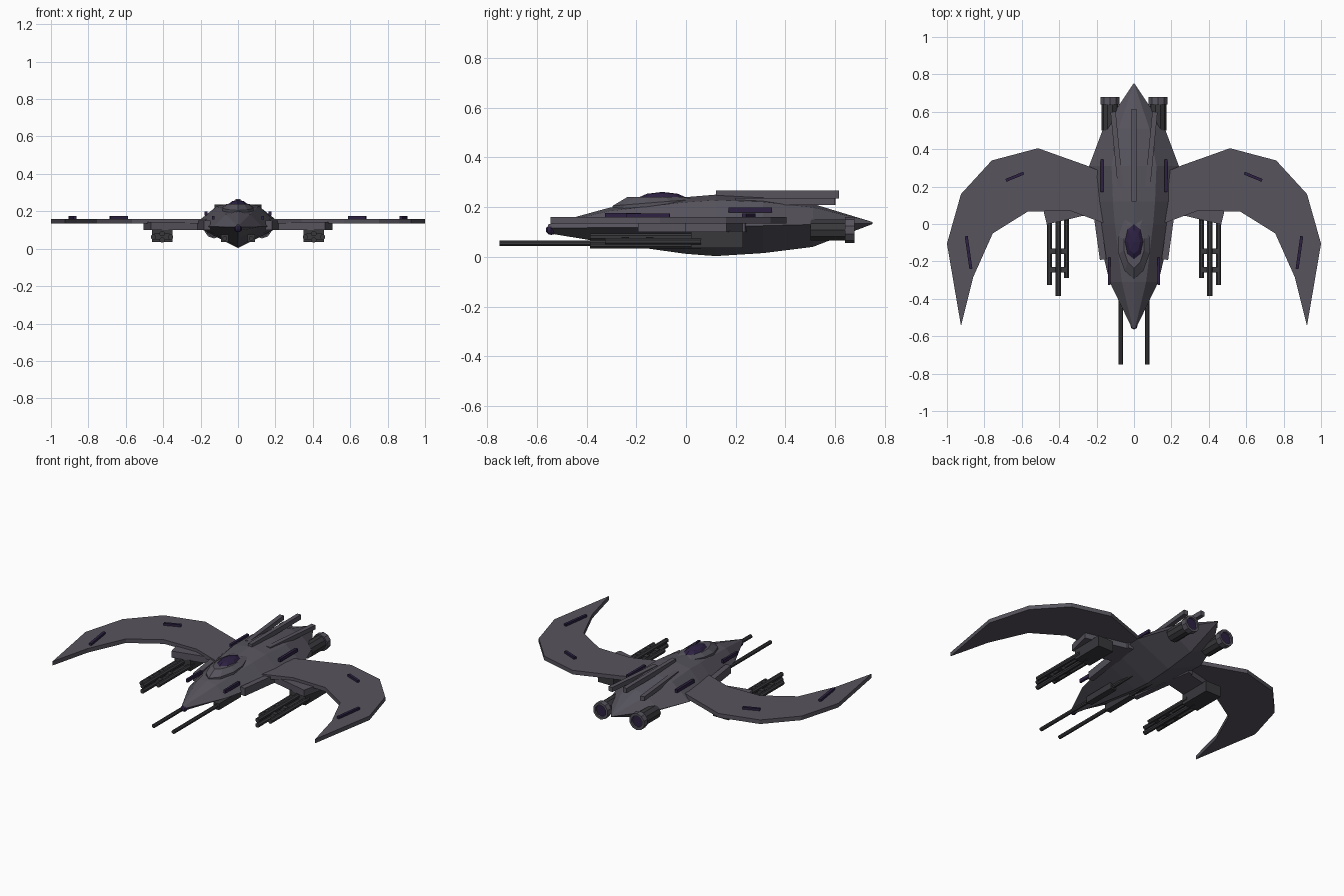
import bpy, bmesh, math
from mathutils import Vector, Matrix

if "Cube" in bpy.data.objects:
    bpy.data.objects.remove(bpy.data.objects["Cube"])


def material(name, rgb):
    m = bpy.data.materials.new(name)
    m.diffuse_color = (*rgb, 1)
    m.use_nodes = True
    m.node_tree.nodes["Principled BSDF"].inputs["Base Color"].default_value = m.diffuse_color
    return m


HULL = material("hull_grey", (0.095, 0.088, 0.11))
DARK = material("gun_grey", (0.04, 0.04, 0.046))
PURPLE = material("purple_glass", (0.026, 0.015, 0.055))


def finish(bm, name, mat):
    bmesh.ops.recalc_face_normals(bm, faces=bm.faces)
    me = bpy.data.meshes.new(name)
    bm.to_mesh(me)
    bm.free()
    me.materials.append(mat)
    ob = bpy.data.objects.new(name, me)
    bpy.context.collection.objects.link(ob)
    return ob


def bar(name, a, b, width, z0, z1, mat=HULL):
    """Box running from a to b in plan, between two heights."""
    a, b = Vector(a), Vector(b)
    d = b - a
    bm = bmesh.new()
    mid = (a + b) / 2
    bmesh.ops.create_cube(bm, size=1, matrix=Matrix.Translation((mid.x, mid.y, (z0 + z1) / 2))
                          @ Matrix.Rotation(math.atan2(d.y, d.x), 4, 'Z')
                          @ Matrix.Diagonal((d.length, width, z1 - z0, 1)))
    return finish(bm, name, mat)


def tube(name, x, z, y0, y1, r, mat=DARK, sides=8):
    """Cylinder along y."""
    bm = bmesh.new()
    bmesh.ops.create_cone(bm, cap_ends=True, segments=sides, radius1=r, radius2=r, depth=y1 - y0,
                          matrix=Matrix.Translation((x, (y0 + y1) / 2, z))
                          @ Matrix.Rotation(math.pi / 2, 4, 'X')
                          @ Matrix.Rotation(math.pi / sides, 4, 'Z'))
    return finish(bm, name, mat)


def loft(name, rings, mat):
    bm = bmesh.new()
    rings = [[bm.verts.new(p) for p in r] for r in rings]
    n = len(rings[0])
    for r, q in zip(rings, rings[1:]):
        for i in range(n):
            bm.faces.new((r[i], r[(i + 1) % n], q[(i + 1) % n], q[i]))
    bm.faces.new(rings[0])
    bm.faces.new(rings[-1])
    return finish(bm, name, mat)


def ball(name, loc, scale, mat, segs=8, rings=6):
    bm = bmesh.new()
    bmesh.ops.create_uvsphere(bm, u_segments=segs, v_segments=rings, radius=1,
                              matrix=Matrix.Translation(loc) @ Matrix.Diagonal((*scale, 1)))
    return finish(bm, name, mat)


# Fuselage: y, half width, keel z, chine z, top z
stations = [(-0.555, 0.012, 0.095, 0.115, 0.13), (-0.31, 0.13, 0.055, 0.118, 0.197),
            (0.0, 0.205, 0.012, 0.12, 0.24), (0.12, 0.225, 0.003, 0.12, 0.25),
            (0.31, 0.24, 0.015, 0.125, 0.24), (0.51, 0.165, 0.04, 0.13, 0.213),
            (0.75, 0.003, 0.132, 0.135, 0.14)]
sections = []
for y, w, zb, zc, zt in stations:
    zs = zc + 0.83 * (zt - zc)
    sections.append([(0, y, zb), (w, y, zc), (w * 0.5, y, zs), (0, y, zt),
                     (-w * 0.5, y, zs), (-w, y, zc)])
loft("fuselage", sections, HULL)
ball("nose_sensor", (0, -0.542, 0.108), (0.02, 0.022, 0.02), PURPLE)

# Canopy with its frame
frame = [(0, -0.295), (0.05, -0.25), (0.083, -0.16), (0.083, -0.07), (0.05, 0.03),
         (-0.05, 0.03), (-0.083, -0.07), (-0.083, -0.16), (-0.05, -0.25)]
loft("canopy_frame", [[(x, y, 0.17) for x, y in frame],
                      [(x, y, 0.205 + 0.08 * (y + 0.295)) for x, y in frame],
                      [(x * 0.65, -0.1 + (y + 0.1) * 0.7, 0.24) for x, y in frame]], HULL)
ball("canopy_glass", (0, -0.095, 0.205), (0.065, 0.125, 0.056), PURPLE)

# Dorsal spines
bar("centre_spine", (0, 0.12), (0, 0.615), 0.026, 0.235, 0.266)

wing = [(0.15, 0.27), (0.246, 0.31), (0.513, 0.405), (0.76, 0.34), (0.925, 0.16), (1.0, -0.105),
        (0.925, -0.545), (0.86, -0.285), (0.755, -0.05), (0.567, 0.067), (0.34, 0.07), (0.15, 0.0)]

for s, side in ((1, "right"), (-1, "left")):
    # Scythe wing and root strake
    loft(side + "_wing", [[(s * x, y, z) for x, y in wing] for z in (0.134, 0.16)], HULL)
    bar(side + "_root_strake", (s * 0.225, 0.24), (s * 0.165, -0.19), 0.035, 0.1, 0.15)
    bar(side + "_spine", (s * 0.112, 0.6), (s * 0.073, 0.2), 0.028, 0.208, 0.236)

    # Wing pylon and gun cluster
    bar(side + "_pylon", (s * 0.194, 0.15), (s * 0.486, 0.08), 0.17, 0.1, 0.142)
    bar(side + "_gun_housing", (s * 0.405, 0.02), (s * 0.405, 0.23), 0.11, 0.035, 0.104, DARK)
    for x, z, tip in ((0.36, 0.062, -0.29), (0.405, 0.08, -0.385), (0.405, 0.047, -0.385),
                      (0.453, 0.062, -0.325)):
        tube(side + "_gun_barrel", s * x, z, tip, 0.06, 0.0145)
    for y in (-0.145, -0.245):
        bar(side + "_barrel_clamp", (s * 0.365, y), (s * 0.448, y), 0.03, 0.05, 0.08, DARK)

    # Nose cannon
    tube(side + "_nose_cannon", s * 0.07, 0.055, -0.75, 0.08, 0.0125)
    bar(side + "_cannon_mount", (s * 0.07, -0.32), (s * 0.07, -0.1), 0.04, 0.035, 0.075, DARK)

    # Engine
    tube(side + "_engine", s * 0.128, 0.108, 0.5, 0.65, 0.045, DARK, 10)
    ring = []
    for y, r in ((0.64, 0.045), (0.64, 0.053), (0.678, 0.053), (0.678, 0.038), (0.655, 0.036)):
        ring.append([(s * 0.128 + r * math.cos(math.pi * (2 * i + 1) / 10), y,
                      0.108 + r * math.sin(math.pi * (2 * i + 1) / 10)) for i in range(10)])
    loft(side + "_nozzle_ring", ring, HULL)
    tube(side + "_exhaust_disc", s * 0.128, 0.108, 0.652, 0.668, 0.037, PURPLE, 10)

    # Purple light strips
    bar(side + "_inner_wing_light", (s * 0.59, 0.272), (s * 0.685, 0.233), 0.016, 0.155, 0.174, PURPLE)
    bar(side + "_outer_wing_light", (s * 0.897, -0.065), (s * 0.872, -0.24), 0.016, 0.155, 0.174, PURPLE)
    bar(side + "_rear_hull_light", (s * 0.172, 0.17), (s * 0.172, 0.345), 0.016, 0.178, 0.198, PURPLE)
    bar(side + "_front_hull_light", (s * 0.132, -0.325), (s * 0.132, -0.18), 0.014, 0.155, 0.176, PURPLE)
